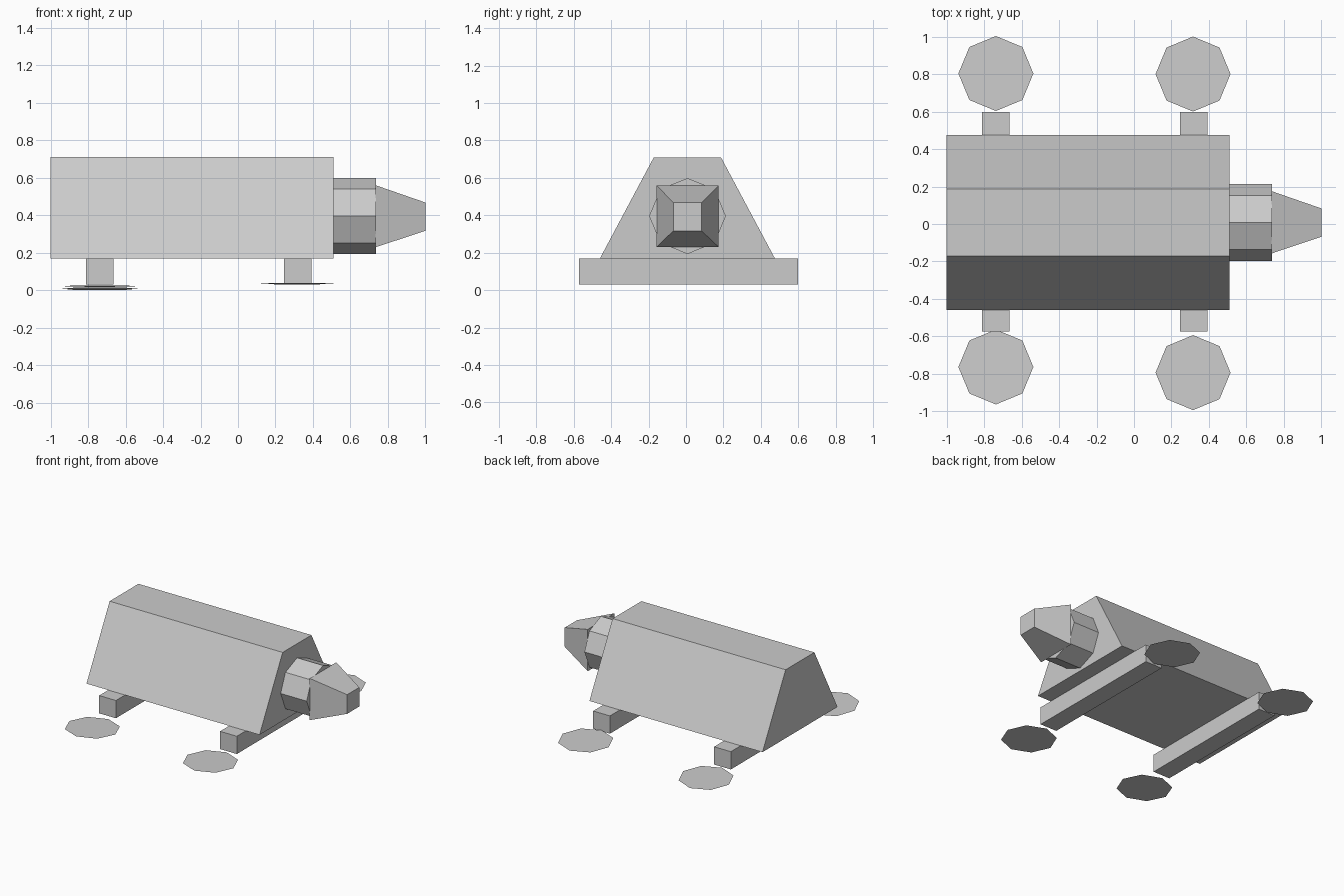
import bpy, bmesh
from math import pi, cos, sin
from mathutils import Matrix

if "Cube" in bpy.data.objects:
    bpy.data.objects.remove(bpy.data.objects["Cube"])

grey = bpy.data.materials.new("plain_grey")
grey.use_nodes = True
colour = (0.6, 0.6, 0.6, 1)
grey.diffuse_color = colour
grey.node_tree.nodes["Principled BSDF"].inputs["Base Color"].default_value = colour


def finish(name, bm):
    bmesh.ops.recalc_face_normals(bm, faces=bm.faces)
    mesh = bpy.data.meshes.new(name)
    bm.to_mesh(mesh)
    bm.free()
    mesh.materials.append(grey)
    obj = bpy.data.objects.new(name, mesh)
    bpy.context.collection.objects.link(obj)
    return obj


def loft_x(name, x0, ring0, x1, ring1):
    """Closed solid between two (y, z) outlines."""
    bm = bmesh.new()
    a = [bm.verts.new((x0, y, z)) for y, z in ring0]
    b = [bm.verts.new((x1, y, z)) for y, z in ring1]
    bm.faces.new(a)
    bm.faces.new(b)
    for i in range(len(a)):
        j = (i + 1) % len(a)
        bm.faces.new((a[i], a[j], b[j], b[i]))
    return finish(name, bm)


def rect(y0, y1, z0, z1):
    return [(y0, z0), (y1, z0), (y1, z1), (y0, z1)]


# Body with sloping sides
body = [(-0.46, 0.17), (0.475, 0.17), (0.187, 0.71), (-0.172, 0.71)]
loft_x("body", -1, body, 0.51, body)

# Eight-sided neck
neck = [(0.008 + 0.205 * cos(i * pi / 4), 0.396 + 0.203 * sin(i * pi / 4)) for i in range(8)]
loft_x("neck", 0.49, neck, 0.737, neck)

# Tapered square snout
loft_x("snout", 0.735, rect(-0.157, 0.175, 0.23, 0.56),
       1, rect(-0.068, 0.083, 0.317, 0.468))

# Leg bars running across the body
for name, x in (("rear", -0.737), ("front", 0.318)):
    bar = rect(-0.573, 0.598, 0.03, 0.17)
    loft_x(name + "_leg_bar", x - 0.073, bar, x + 0.073, bar)


# Thin flat feet, each tipped a little
def foot(name, x, y, z, tilt):
    bm = bmesh.new()
    bmesh.ops.create_circle(bm, cap_ends=True, segments=8, radius=0.2)
    bm.transform(Matrix.Translation((x, y, z)) @ Matrix.Rotation(tilt, 4, "X"))
    finish(name, bm)


foot("rear_right_foot", -0.737, -0.763, 0.008, -0.04)
foot("rear_left_foot", -0.737, 0.803, 0.022, -0.02)
foot("front_right_foot", 0.315, -0.793, 0.035, -0.02)
foot("front_left_foot", 0.315, 0.8, 0.035, -0.02)
